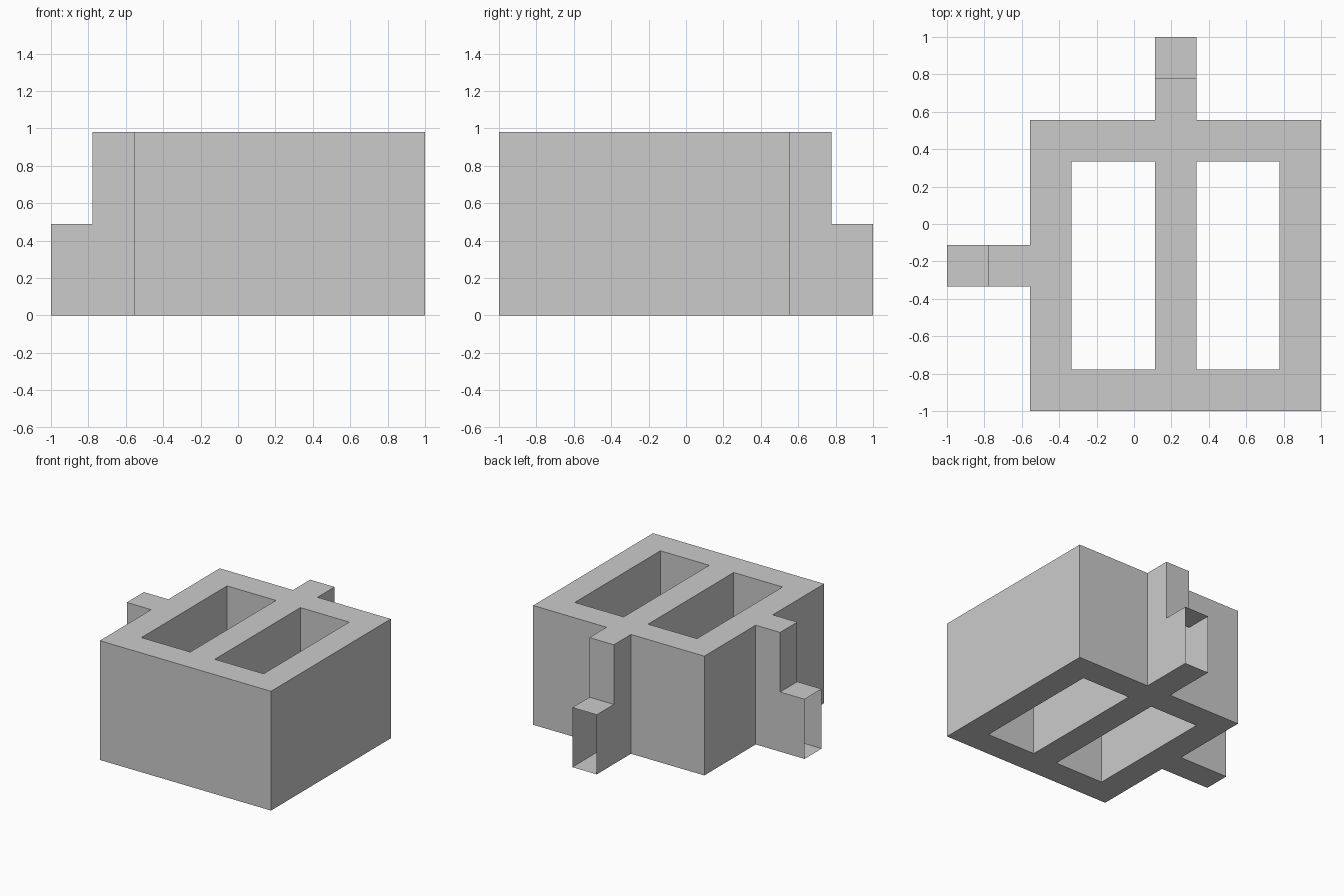
import bpy, bmesh, math

if "Cube" in bpy.data.objects:
    bpy.data.objects.remove(bpy.data.objects["Cube"])

U = 2 / 9                      # wall thickness: plan is a 9 x 9 grid of U
H = 0.98                       # full height, two equal layers


def rect(x0, x1, y0, y1):
    return {(x, y) for x in range(x0, x1) for y in range(y0, y1)}


# Plan: frame with two through-openings, plus a stepped tab at left and back
frame = rect(2, 9, 0, 7) - rect(3, 5, 1, 6) - rect(6, 8, 1, 6)
upper = frame | {(1, 3), (5, 7)}
lower = upper | {(0, 3), (5, 8)}
solid = {(x, y, 0) for x, y in lower} | {(x, y, 1) for x, y in upper}

# Outer tab ends are open, showing the hollow inside
open_ends = {((0, 3, 0), (-1, 0, 0)), ((5, 8, 0), (0, 1, 0))}

# Corner loops of each cell side, wound outward
SIDES = {
    (-1, 0, 0): [(0, 0, 0), (0, 0, 1), (0, 1, 1), (0, 1, 0)],
    (1, 0, 0): [(1, 0, 0), (1, 1, 0), (1, 1, 1), (1, 0, 1)],
    (0, -1, 0): [(0, 0, 0), (1, 0, 0), (1, 0, 1), (0, 0, 1)],
    (0, 1, 0): [(0, 1, 0), (0, 1, 1), (1, 1, 1), (1, 1, 0)],
    (0, 0, -1): [(0, 0, 0), (0, 1, 0), (1, 1, 0), (1, 0, 0)],
    (0, 0, 1): [(0, 0, 1), (1, 0, 1), (1, 1, 1), (0, 1, 1)],
}

# Hollow shell around the plan
bm = bmesh.new()
for cell in sorted(solid):
    for step, loop in SIDES.items():
        neighbour = tuple(c + s for c, s in zip(cell, step))
        if neighbour in solid or (cell, step) in open_ends:
            continue
        corners = [[c + k for c, k in zip(cell, corner)] for corner in loop]
        bm.faces.new([bm.verts.new((x * U - 1, y * U - 1, z * H / 2))
                      for x, y, z in corners])
bmesh.ops.remove_doubles(bm, verts=bm.verts, dist=1e-4)

# Merge the grid into large flat faces
bmesh.ops.dissolve_limit(bm, angle_limit=math.radians(1),
                         verts=bm.verts, edges=bm.edges)

mesh = bpy.data.meshes.new("walled_block")
bm.to_mesh(mesh)
bm.free()
block = bpy.data.objects.new("walled_block", mesh)
bpy.context.collection.objects.link(block)
